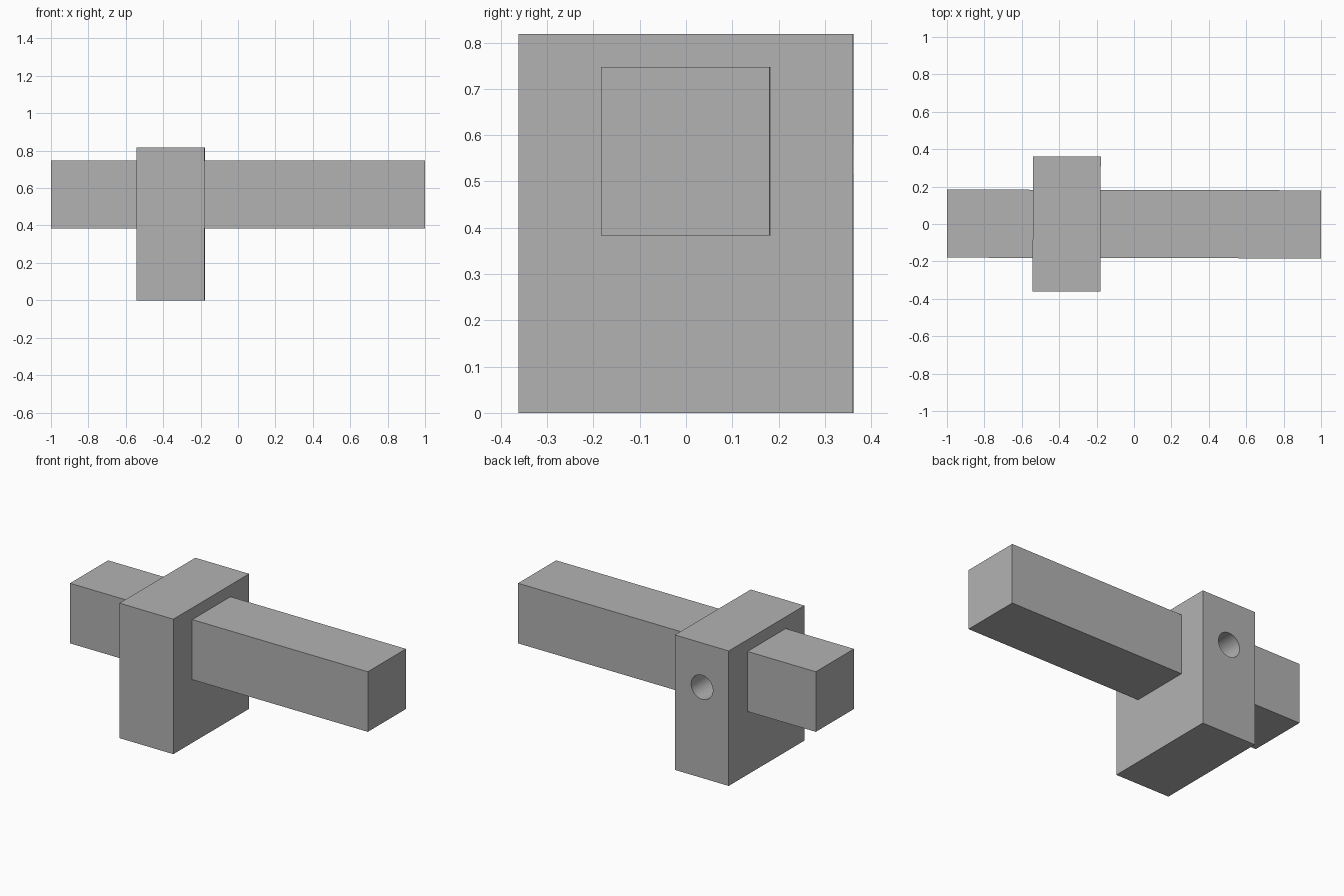
import bpy
import math

default = bpy.data.objects.get("Cube")
if default:
    bpy.data.objects.remove(default, do_unlink=True)

# Plain grey material
grey = bpy.data.materials.new("plain_grey")
grey.use_nodes = True
colour = (0.448, 0.448, 0.448, 1)
grey.diffuse_color = colour
grey.node_tree.nodes["Principled BSDF"].inputs["Base Color"].default_value = colour


def box(name, centre, size, turn=0.0):
    bpy.ops.mesh.primitive_cube_add(size=1, location=centre, rotation=(0, 0, turn))
    obj = bpy.context.object
    obj.name = name
    obj.scale = size
    bpy.ops.object.transform_apply(location=False, rotation=False, scale=True)
    obj.data.materials.append(grey)
    return obj


# Long square bar, passing through the block
bar = box("cross_bar", (0, 0, 0.565), (2, 0.364, 0.364), turn=-0.002)

# Upright block that holds the bar
block = box("upright_block", (-0.36, 0, 0), (0.362, 0.722, 0.818), turn=-0.004)
block.location.z = 0.409

# Round hole in the back of the block, reaching the bar
bpy.ops.mesh.primitive_cylinder_add(
    vertices=48, radius=0.073, depth=0.3,
    location=(-0.36, 0.32, 0.55), rotation=(math.pi / 2, 0, 0))
cutter = bpy.context.object
cutter.name = "hole_cutter"
cutter.hide_render = True
cutter.data.materials.append(grey)

bpy.ops.object.select_all(action="DESELECT")
block.select_set(True)
bpy.context.view_layer.objects.active = block
cut = block.modifiers.new("back_hole", "BOOLEAN")
cut.operation = "DIFFERENCE"
cut.solver = "EXACT"
cut.object = cutter
bpy.ops.object.modifier_apply(modifier=cut.name)
bpy.data.objects.remove(cutter, do_unlink=True)
bpy.ops.object.shade_smooth_by_angle(angle=math.radians(30))
